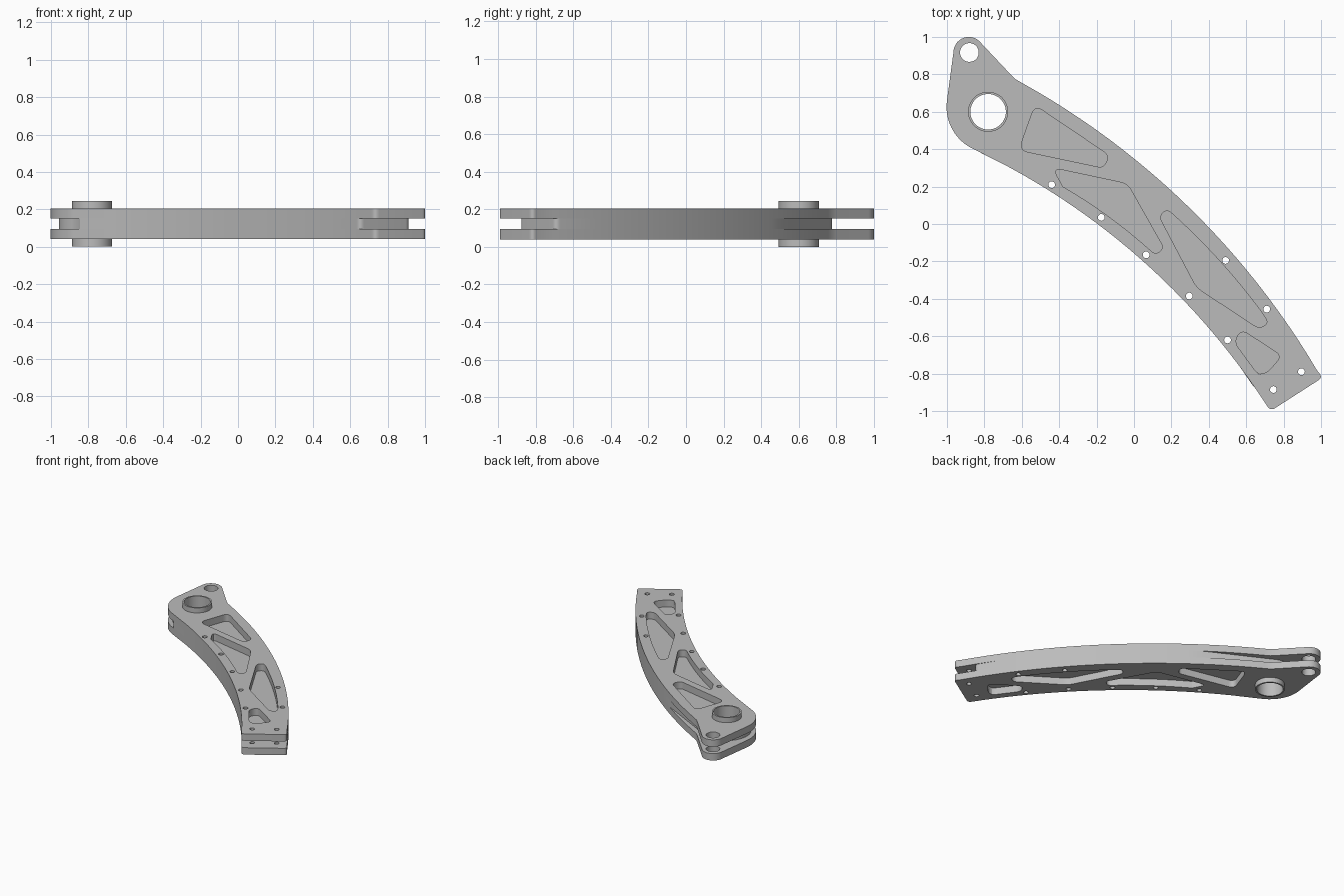
import bpy
import bmesh
from math import atan2, cos, sin, tau, radians
from mathutils import Vector

cube = bpy.data.objects.get("Cube")
if cube:
    bpy.data.objects.remove(cube, do_unlink=True)

metal = bpy.data.materials.new("brushed grey metal")
metal.use_nodes = True
grey = (0.5, 0.5, 0.5, 1)
metal.diffuse_color = grey
metal.node_tree.nodes["Principled BSDF"].inputs["Base Color"].default_value = grey


def circle(center, radius, start=0, end=360, steps=48):
    """Points around a circle, or part of one."""
    full = end - start == 360
    count = steps if full else steps + 1
    angles = [radians(start + (end - start) * i / steps) for i in range(count)]
    return [(center[0] + radius * cos(a), center[1] + radius * sin(a)) for a in angles]


def arc(a, b, c, steps=24):
    """Points on the circular arc from a through b to c."""
    a, b, c = Vector(a), Vector(b), Vector(c)
    u, v = b - a, c - a
    d = 2 * u.cross(v)
    o = a + Vector((v.y * u.dot(u) - u.y * v.dot(v), u.x * v.dot(v) - v.x * u.dot(u))) / d
    start = atan2(a.y - o.y, a.x - o.x)
    sweep = (atan2(c.y - o.y, c.x - o.x) - start) % tau
    if d < 0:
        sweep -= tau
    r = (a - o).length
    return [(o.x + r * cos(start + sweep * i / steps), o.y + r * sin(start + sweep * i / steps))
            for i in range(steps + 1)]


def rounded(points, steps=8):
    """Round each corner given as (x, y, cut length); plain points stay."""
    out = []
    for i, p in enumerate(points):
        if len(p) == 2:
            out.append(p)
            continue
        q = Vector(p[:2])
        before = Vector(points[i - 1][:2])
        after = Vector(points[(i + 1) % len(points)][:2])
        s = q + (before - q).normalized() * p[2]
        e = q + (after - q).normalized() * p[2]
        for k in range(steps + 1):
            t = k / steps
            out.append(tuple(s * (1 - t) ** 2 + q * 2 * t * (1 - t) + e * t * t))
    return out


def slab(name, loops, low, high):
    """Extrude an outline with holes between two heights."""
    curve = bpy.data.curves.new(name, "CURVE")
    curve.dimensions = "2D"
    curve.fill_mode = "BOTH"
    curve.extrude = (high - low) / 2
    for loop in loops:
        spline = curve.splines.new("POLY")
        spline.points.add(len(loop) - 1)
        for point, (x, y) in zip(spline.points, loop):
            point.co = (x, y, 0, 1)
        spline.use_cyclic_u = True
    obj = bpy.data.objects.new(name, curve)
    bpy.context.collection.objects.link(obj)
    bpy.ops.object.select_all(action="DESELECT")
    obj.select_set(True)
    bpy.context.view_layer.objects.active = obj
    bpy.ops.object.convert(target="MESH")
    obj = bpy.context.object
    bm = bmesh.new()
    bm.from_mesh(obj.data)
    bmesh.ops.remove_doubles(bm, verts=bm.verts, dist=0.0005)
    bmesh.ops.translate(bm, verts=bm.verts, vec=(0, 0, (low + high) / 2))
    bmesh.ops.recalc_face_normals(bm, faces=bm.faces)
    bm.to_mesh(obj.data)
    bm.free()
    obj.data.materials.clear()
    obj.data.materials.append(metal)
    bpy.ops.object.shade_smooth_by_angle(angle=radians(30))
    return obj


# Shared edges of the curved arm
inner_edge = arc((-0.67, 0.305), (0.035, -0.187), (0.70, -0.955))
outer_edge = arc((0.98, -0.785), (0.19, 0.187), (-0.60, 0.755))
bore = (-0.78, 0.60)

plate_outline = rounded(
    arc((-0.82, 0.97), (-0.885, 1.0), (-0.965, 0.92), 14)
    + arc((-1, 0.66), (-0.965, 0.495), (-0.88, 0.412), 14)
    + inner_edge + [(0.73, -1.0, 0.03), (1.01, -0.82, 0.03)]
    + outer_edge + [(-0.635, 0.775), (-0.66, 0.80)])

# Lightening pockets
pockets = [rounded(p) for p in (
    [(-0.53, 0.635, 0.05), (-0.13, 0.365, 0.04), (-0.165, 0.30, 0.03), (-0.615, 0.395, 0.05)],
    [(-0.435, 0.30, 0.05), (-0.035, 0.215, 0.04), (0.16, -0.13, 0.03), (0.115, -0.165, 0.03)]
    + arc((0.07, -0.125), (-0.17, 0.065), (-0.38, 0.20), 12),
    [(0.135, 0.04, 0.03), (0.175, 0.08, 0.03)]
    + arc((0.21, 0.05), (0.46, -0.20), (0.685, -0.475), 12)
    + [(0.72, -0.53, 0.03), (0.67, -0.56, 0.03), (0.335, -0.34, 0.04)],
    [(0.575, -0.565, 0.04), (0.79, -0.705, 0.04), (0.70, -0.81, 0.05), (0.66, -0.80, 0.03),
     (0.535, -0.63, 0.04)])]

# Fastener holes
through_holes = [circle(c, 0.018, steps=20) for c in (
    (-0.44, 0.21), (-0.175, 0.035), (0.065, -0.165), (0.295, -0.385),
    (0.50, -0.62), (0.49, -0.195), (0.71, -0.455))]
fork_holes = [circle(c, 0.018, steps=20) for c in ((0.745, -0.885), (0.895, -0.79))]
pivot_hole = circle((-0.88, 0.917), 0.05)
bore_hole = circle(bore, 0.107)

# Two outer plates
plate_loops = [plate_outline, pivot_hole, bore_hole] + pockets + through_holes + fork_holes
slab("lower_plate", plate_loops, 0.04, 0.095)
slab("upper_plate", plate_loops, 0.15, 0.205)

# Core between the plates, shorter at both ends to leave open forks
core_outline = rounded(
    circle(bore, 0.178, 64, 238, 30) + [(-0.845, 0.394)]
    + [p for p in inner_edge if p[0] < 0.60]
    + [(0.65, -0.885, 0.03), (0.92, -0.695, 0.03)]
    + [p for p in outer_edge if -0.24 < p[0] < 0.88])
slab("core", [core_outline, bore_hole] + through_holes, 0.095, 0.15)

# Bearing sleeve through the bore
slab("bearing_sleeve", [bore_hole, circle(bore, 0.095)], 0, 0.245)
